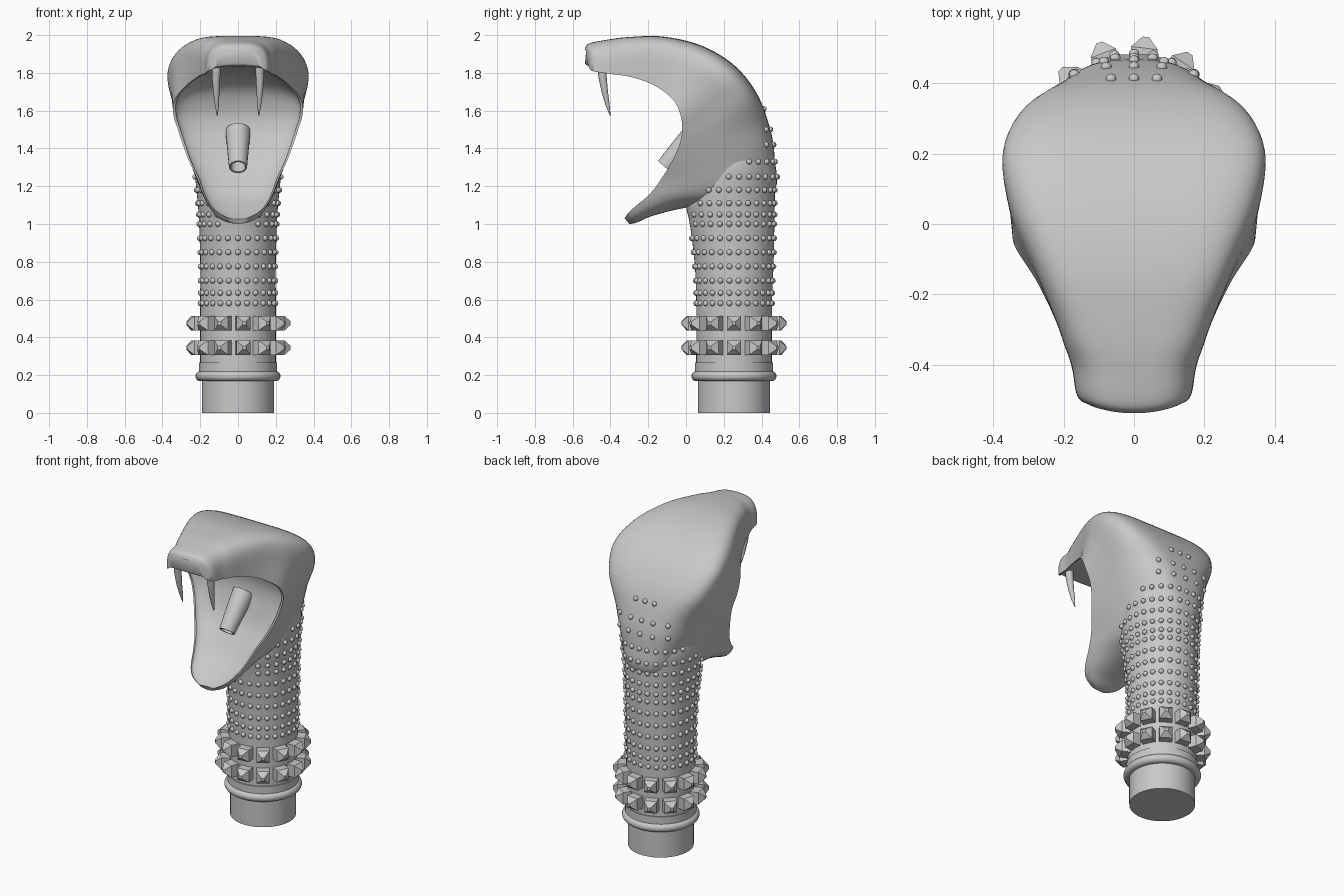
import bpy, bmesh, math
from mathutils import Vector, Matrix
from mathutils.bvhtree import BVHTree

if "Cube" in bpy.data.objects:
    bpy.data.objects.remove(bpy.data.objects["Cube"])

grey = bpy.data.materials.new("plain grey")
grey.diffuse_color = (0.58, 0.58, 0.58, 1)
grey.use_nodes = True
grey.node_tree.nodes["Principled BSDF"].inputs["Base Color"].default_value = grey.diffuse_color
CY = 0.254  # y of the shaft axis


def finish(name, bm, angle=40):
    bmesh.ops.recalc_face_normals(bm, faces=bm.faces[:])
    me = bpy.data.meshes.new(name)
    bm.to_mesh(me)
    bm.free()
    ob = bpy.data.objects.new(name, me)
    bpy.context.collection.objects.link(ob)
    me.materials.append(grey)
    if angle:
        bpy.ops.object.select_all(action='DESELECT')
        ob.select_set(True)
        bpy.context.view_layer.objects.active = ob
        bpy.ops.object.shade_smooth_by_angle(angle=math.radians(angle))
    return ob


def loft(bm, rings):
    vs = [[bm.verts.new(p) for p in r] for r in rings]
    n = len(vs[0])
    for a, b in zip(vs, vs[1:]):
        for i in range(n):
            j = (i + 1) % n
            bm.faces.new((a[i], a[j], b[j], b[i]))
    bm.faces.new(vs[0])
    bm.faces.new(vs[-1])


def smooth_rows(rows, steps):
    # Catmull-Rom interpolation of rows of numbers
    out = []
    for k in range(len(rows) - 1):
        p = [rows[max(k - 1, 0)], rows[k], rows[k + 1], rows[min(k + 2, len(rows) - 1)]]
        for s in range(steps):
            t = s / steps
            out.append([0.5 * (2 * b + (c - a) * t + (2 * a - 5 * b + 4 * c - d) * t * t
                               + (3 * b - a - 3 * c + d) * t ** 3) for a, b, c, d in zip(*p)])
    return out + [list(rows[-1])]


def circle(z, r, n=48):
    return [(r * math.cos(2 * math.pi * i / n), CY + r * math.sin(2 * math.pi * i / n), z)
            for i in range(n)]


# Head: C-shaped run of D-shaped sections from snout to lower jaw tip
# outer y,z | lip y,z | mouth middle y,z | lip half width, bulge, squareness
stations = [
    (-.537, 1.925, -.533, 1.83, -.535, 1.85, .125, 0, .6),
    (-.515, 1.955, -.52, 1.808, -.515, 1.838, .162, 0, .6),
    (-.42, 1.975, -.42, 1.795, -.40, 1.83, .178, 0, .6),
    (-.30, 1.99, -.30, 1.78, -.28, 1.82, .212, .005, .5),
    (-.12, 1.992, -.17, 1.735, -.12, 1.79, .272, .015, .43),
    (.08, 1.945, -.07, 1.66, -.01, 1.72, .335, .03, .42),
    (.25, 1.845, -.03, 1.58, .04, 1.62, .342, .055, .42),
    (.37, 1.70, -.02, 1.50, .05, 1.53, .318, .045, .46),
    (.438, 1.53, -.035, 1.42, .03, 1.43, .292, .01, .58),
    (.468, 1.36, -.075, 1.33, -.01, 1.32, .258, 0, .65),
    (.44, 1.15, -.13, 1.24, -.08, 1.22, .215, 0, .8),
    (.02, 1.09, -.19, 1.16, -.145, 1.14, .185, 0, .9),
    (-.17, 1.045, -.26, 1.10, -.225, 1.08, .152, 0, .8),
    (-.26, 1.008, -.305, 1.06, -.28, 1.045, .11, 0, .8),
    (-.30, 1.00, -.325, 1.03, -.312, 1.027, .05, 0, .9),
]


def section(row, n=32):
    oy, oz, ly, lz, iy, iz, w, b, e = row
    ring = []
    for i in range(n + 1):          # outside, right lip to left lip
        a = math.pi * i / n
        s, c = max(math.sin(a), 0), math.cos(a)
        x = (w + 2 * b * s) * math.copysign(abs(c) ** e, c)
        s = s ** e if s > 1e-6 else 0
        ring.append([x, ly + (oy - ly) * s, lz + (oz - lz) * s])
    for i in range(n, -1, -1):      # mouth lining, just inside the rim
        a = math.pi * i / n
        s, c = max(math.sin(a), 0), math.cos(a)
        ring.append([w * .96 * math.copysign(abs(c) ** .85, c),
                     ly + (iy - ly) * s, lz + (iz - lz) * s])
    for p in ring:                  # snout is bowed in plan
        if p[1] < -.35:
            p[1] += 1.3 * p[0] ** 2 * min(1, (-.35 - p[1]) / .15)
    return ring


bm = bmesh.new()
loft(bm, [section(r) for r in smooth_rows(stations, 6)])
head = finish("head", bm, 50)

# Neck: z, front y, back y, half width
neck_rows = [(.26, .054, .454, .2), (.6, .054, .456, .2), (.8, .045, .464, .2),
             (1.0, .02, .468, .206), (1.1, .0, .47, .212), (1.2, .01, .47, .222),
             (1.32, .05, .465, .23), (1.44, .11, .42, .2)]
bm = bmesh.new()
rings = []
for z, f, b, w in smooth_rows(neck_rows, 4):
    rings.append([(w * math.cos(2 * math.pi * i / 48),
                   (f + b) / 2 + (b - f) / 2 * math.sin(2 * math.pi * i / 48), z)
                  for i in range(48)])
loft(bm, rings)
neck = finish("neck", bm)

# Base plug with a step, and the rounded ring around it
bm = bmesh.new()
loft(bm, [circle(0, .191), circle(.19, .191), circle(.19, .207), circle(.267, .207), circle(.267, .19)])
finish("base_plug", bm)
bm = bmesh.new()
loft(bm, [circle(.195 + .027 * math.sin(t), .198 + .027 * math.cos(t))
          for t in [math.pi * (k / 10 - .5) for k in range(11)]])
finish("base_ring", bm, 60)

# Two rows of pyramid studs
bm = bmesh.new()
for z in (.345, .475):
    for k in range(13):
        m = Matrix.Translation((0, CY, z)) @ Matrix.Rotation(2 * math.pi * k / 13, 4, 'Z')
        loft(bm, [[m @ Vector((r, u * h, v * h)) for u, v in ((-1, -1), (1, -1), (1, 1), (-1, 1))]
                  for r, h in ((.18, .038), (.247, .038), (.279, .009))])
finish("collar_studs", bm, 0)

# Scale beads: rows projected on to the neck and hood
trees = []
for ob in (head, neck):
    me = ob.data
    trees.append(BVHTree.FromPolygons([v.co for v in me.vertices], [p.vertices[:] for p in me.polygons]))
# row height: foremost y that carries beads
rows = {.58: -1, .635: -1, .70: -1, .775: -1, .85: -1, .925: -1, 1.0: -1, 1.05: .03, 1.11: .04,
        1.18: .09, 1.25: .2, 1.33: .33, 1.42: .40, 1.5: .41, 1.61: .38}
bm = bmesh.new()
for z, ymin in rows.items():
    n = 26 if z < 1.4 else 16
    for k in range(n):
        a = math.pi / 2 + 2 * math.pi * k / n
        d = Vector((math.cos(a), math.sin(a), 0))
        start = Vector((0, CY, z)) + d * 1.0
        hits = [h for h in (t.ray_cast(start, -d) for t in trees) if h[0]]
        if not hits:
            continue
        p = min(hits, key=lambda h: h[3])[0]
        if p.y < ymin or (z > .95 and p.y < .1 and abs(p.x) < .09) or (z > 1.55 and abs(p.x) > .1):
            continue
        bmesh.ops.create_icosphere(bm, subdivisions=2, radius=.0155, matrix=Matrix.Translation(p))
finish("scale_beads", bm, 60)


def tube(path, n=16):
    # path: x, y, z, radius; sections stay square to the path
    rings = []
    for k, p in enumerate(path):
        a, b = path[max(k - 1, 0)], path[min(k + 1, len(path) - 1)]
        q = (Vector(b[:3]) - Vector(a[:3])).to_track_quat('Z', 'Y')
        rings.append([Vector(p[:3]) + q @ Vector((p[3] * math.cos(2 * math.pi * i / n),
                      p[3] * math.sin(2 * math.pi * i / n), 0)) for i in range(n)])
    return rings


# Fangs, mirrored left and right
bm = bmesh.new()
for s in (-1, 1):
    loft(bm, tube([(s * .115, -.447, 1.85, .024), (s * .116, -.442, 1.78, .022),
                   (s * .115, -.43, 1.70, .017), (s * .112, -.415, 1.63, .011),
                   (s * .11, -.401, 1.573, .002)]))
finish("fangs", bm, 60)

# Windpipe tube with a hollow end, lying on the mouth floor
bm = bmesh.new()
outer = tube([(0, .06, 1.49, .066), (0, -.02, 1.405, .058), (0, -.112, 1.302, .048)], 24)
axis = Vector((0, -.1, -.114)).to_track_quat('Z', 'Y')
inner = [[Vector(c) + axis @ Vector((r * math.cos(2 * math.pi * i / 24),
          r * math.sin(2 * math.pi * i / 24), 0)) for i in range(24)]
         for c, r in (((0, -.112, 1.302), .039), ((0, -.064, 1.357), .037))]
loft(bm, outer + inner)
finish("windpipe", bm)
